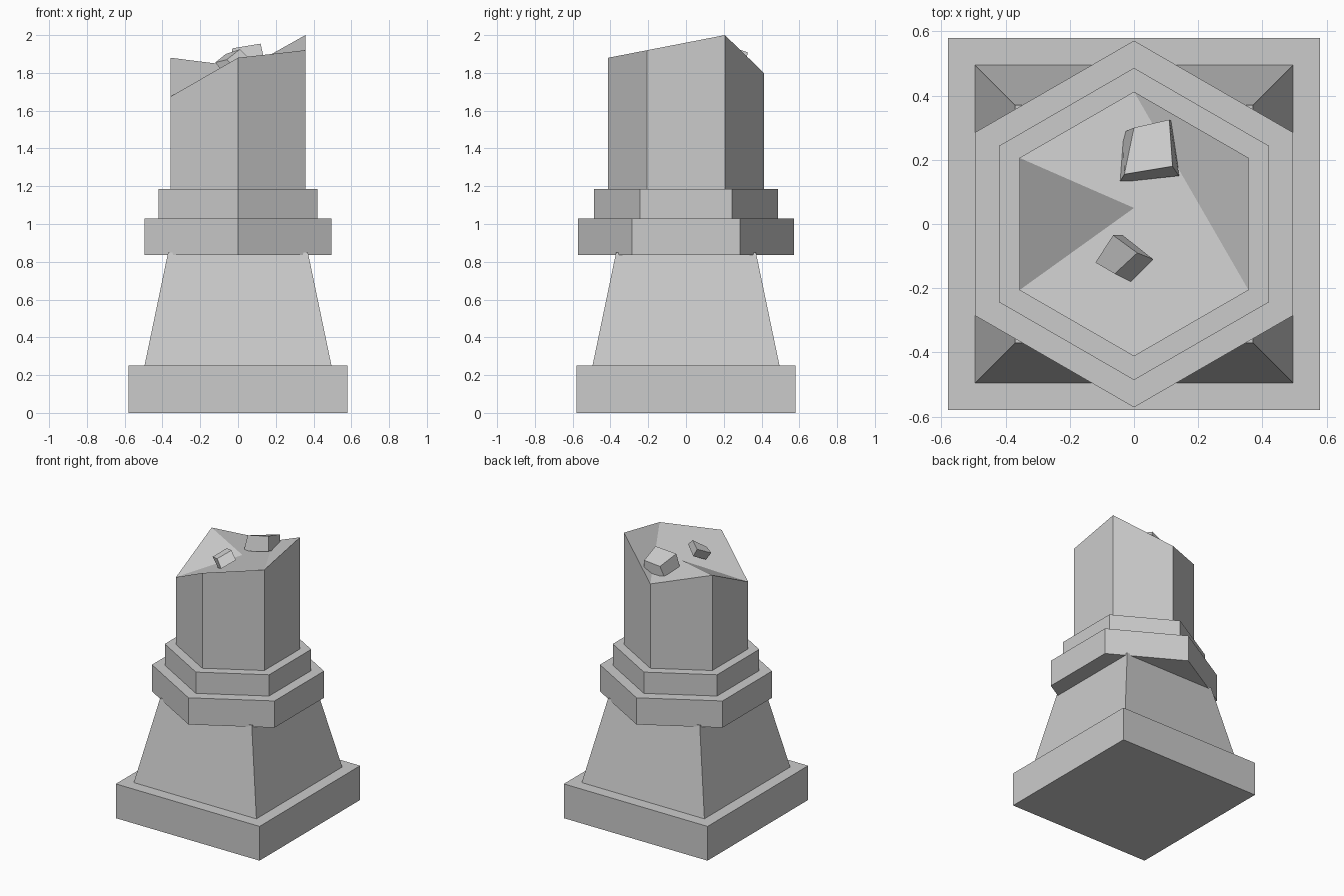
import bpy
import bmesh
from math import sin, cos, radians

if "Cube" in bpy.data.objects:
    bpy.data.objects.remove(bpy.data.objects["Cube"])


def make_object(name, verts, faces):
    mesh = bpy.data.meshes.new(name)
    mesh.from_pydata(verts, [], faces)
    bm = bmesh.new()
    bm.from_mesh(mesh)
    bmesh.ops.recalc_face_normals(bm, faces=bm.faces)
    bm.to_mesh(mesh)
    bm.free()
    obj = bpy.data.objects.new(name, mesh)
    bpy.context.collection.objects.link(obj)
    return obj


def ring(sides, radius, start):
    return [(radius * cos(start + radians(360 / sides) * i),
             radius * sin(start + radians(360 / sides) * i)) for i in range(sides)]


def side_faces(n):
    return [(i, (i + 1) % n, n + (i + 1) % n, n + i) for i in range(n)]


def loft(name, bottom, top):
    # Closed solid between two matching rings of points
    n = len(bottom)
    caps = [tuple(range(n)), tuple(range(n, 2 * n))]
    return make_object(name, bottom + top, side_faces(n) + caps)


def prism(name, sides, r0, r1, z0, z1, start):
    return loft(name, [(x, y, z0) for x, y in ring(sides, r0, start)],
                [(x, y, z1) for x, y in ring(sides, r1, start)])


ROOT2 = 2 ** 0.5
SQ, HEX = radians(45), radians(-90)

# Square plinth and tapered pedestal
prism("plinth", 4, 0.58 * ROOT2, 0.58 * ROOT2, 0, 0.25, SQ)
prism("tapered_pedestal", 4, 0.495 * ROOT2, 0.37 * ROOT2, 0.25, 0.85, SQ)

# Two stepped hexagonal collars
prism("lower_collar", 6, 0.571, 0.571, 0.835, 1.03, HEX)
prism("upper_collar", 6, 0.486, 0.486, 1.03, 1.185, HEX)

# Broken hexagonal shaft: front vertex first, counter-clockwise
rim_heights = [1.88, 1.92, 2.0, 1.80, 1.88, 1.675]
outline = ring(6, 0.412, HEX)
verts = [(x, y, 1.185) for x, y in outline]
verts += [(x, y, z) for (x, y), z in zip(outline, rim_heights)]
verts.append((0, 0.05, 1.835))  # inner point of the break
make_object("broken_shaft", verts, side_faces(6) + [
    (0, 1, 2, 3, 4, 5),
    (7, 8, 9),                # raised right shard
    (10, 11, 12),             # notch on the left
    (6, 7, 9, 10, 12, 11),    # main broken face
])

# Loose rubble on the broken top
loft("large_rubble",
     [(-0.045, 0.13, 1.82), (0.14, 0.15, 1.86), (0.12, 0.32, 1.81), (-0.035, 0.285, 1.79)],
     [(-0.03, 0.155, 1.93), (0.12, 0.18, 1.955), (0.11, 0.325, 1.91), (0.0, 0.30, 1.885)])
loft("small_rubble",
     [(-0.07, -0.13, 1.79), (-0.01, -0.18, 1.82), (0.06, -0.11, 1.875), (-0.035, -0.035, 1.84)],
     [(-0.12, -0.12, 1.855), (-0.06, -0.155, 1.87), (0.01, -0.09, 1.925), (-0.065, -0.035, 1.90)])
